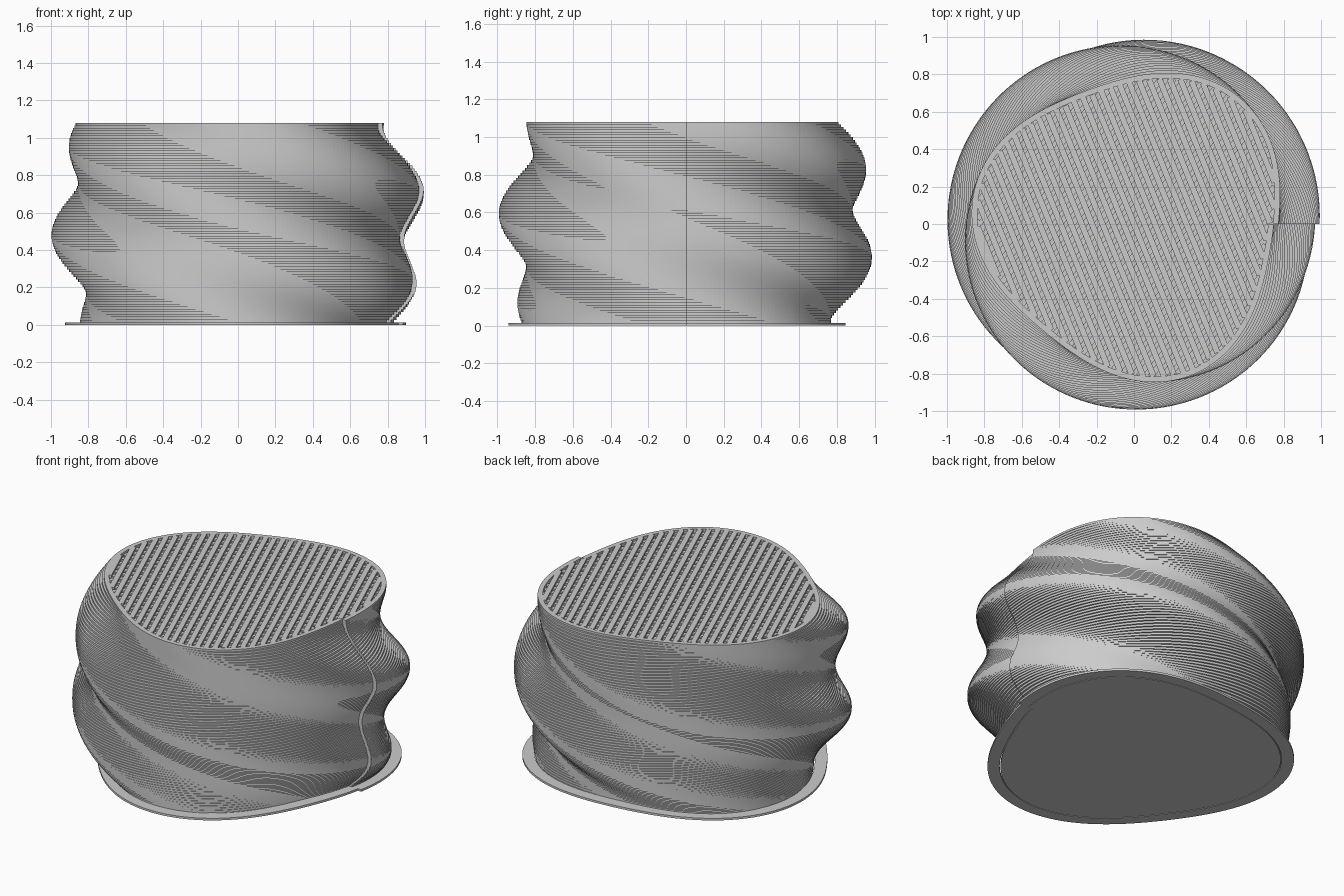
import bpy
import bmesh
from math import sin, cos, pi, radians, atan2, tau
from mathutils import Matrix, Vector

if "Cube" in bpy.data.objects:
    bpy.data.objects.remove(bpy.data.objects["Cube"])

HEIGHT = 1.08
LAYERS = 80
STEP = HEIGHT / LAYERS
SEGMENTS = 240
WALL = 0.03

grey = bpy.data.materials.new("plain grey")
grey.use_nodes = True
grey.diffuse_color = (0.6, 0.6, 0.6, 1)
grey.node_tree.nodes["Principled BSDF"].inputs["Base Color"].default_value = (0.6, 0.6, 0.6, 1)


def radius(angle, z):
    """Barrel profile with three twisting lobes and a small step at the seam."""
    barrel = 0.81 + 0.13 * sin(pi * z / HEIGHT)
    lobes = 0.06 * cos(3 * angle + tau * (z - 0.745) / 0.565)
    seam = 0.012 * (1 - angle / pi)
    return barrel + lobes + seam


def add_ring(bm, z, profile_z, offset=0.0):
    verts = []
    for i in range(SEGMENTS + 1):
        a = tau * i / SEGMENTS
        r = radius(a, profile_z) + offset
        verts.append(bm.verts.new((r * cos(a), r * sin(a), z)))
    return verts


def bridge(bm, lower, upper):
    n = len(lower)
    for i in range(n):
        j = (i + 1) % n
        bm.faces.new((lower[i], lower[j], upper[j], upper[i]))


def finish(bm, name):
    bmesh.ops.recalc_face_normals(bm, faces=bm.faces[:])
    mesh = bpy.data.meshes.new(name)
    bm.to_mesh(mesh)
    bm.free()
    mesh.materials.append(grey)
    obj = bpy.data.objects.new(name, mesh)
    bpy.context.collection.objects.link(obj)
    return obj


# Body: stacked layers, each with an upright edge and a flat ledge
bm = bmesh.new()
rings = []
for k in range(LAYERS):
    middle = (k + 0.5) * STEP
    rings.append(add_ring(bm, k * STEP, middle))
    rings.append(add_ring(bm, (k + 1) * STEP, middle))
# Rim and sunken floor under the lattice
top_middle = HEIGHT - STEP / 2
rings.append(add_ring(bm, HEIGHT, top_middle, -WALL))
rings.append(add_ring(bm, HEIGHT - 3 * STEP, top_middle, -WALL))
for lower, upper in zip(rings, rings[1:]):
    bridge(bm, lower, upper)
bm.faces.new(rings[0][::-1])
bm.faces.new(rings[-1])
finish(bm, "twisted_body")

# Brim: one thin layer around the foot
bm = bmesh.new()
inner, outer = 0.005, 0.078
loops = [add_ring(bm, z, STEP / 2, off)
         for z, off in ((0, inner), (0, outer), (STEP, outer), (STEP, inner))]
for i in range(4):
    bridge(bm, loops[i], loops[(i + 1) % 4])
finish(bm, "foot_brim")


# Lattice: two crossing sets of bars trimmed to the rim
def inside(point):
    a = atan2(point.y, point.x) % tau
    return point.length < radius(a, top_middle) - WALL + 0.003


def add_bars(name, degrees, pitch, width, top):
    bm = bmesh.new()
    turn = radians(degrees)
    along = Vector((cos(turn), sin(turn)))
    across = Vector((-sin(turn), cos(turn)))
    for k in range(-20, 21):
        base = across * k * pitch
        chord = [t / 200 for t in range(-200, 201) if inside(base + along * t / 200)]
        if len(chord) < 5:
            continue
        start, end = chord[0], chord[-1]
        centre = base + along * (start + end) / 2
        matrix = (Matrix.Translation((centre.x, centre.y, top - STEP / 2))
                  @ Matrix.Rotation(turn, 4, "Z")
                  @ Matrix.Diagonal((end - start, width, STEP, 1)))
        bmesh.ops.create_cube(bm, size=1, matrix=matrix)
    finish(bm, name)


add_bars("upper_lattice_bars", 112, 0.052, 0.032, HEIGHT)
add_bars("lower_lattice_bars", 52, 0.052, 0.032, HEIGHT - STEP)
